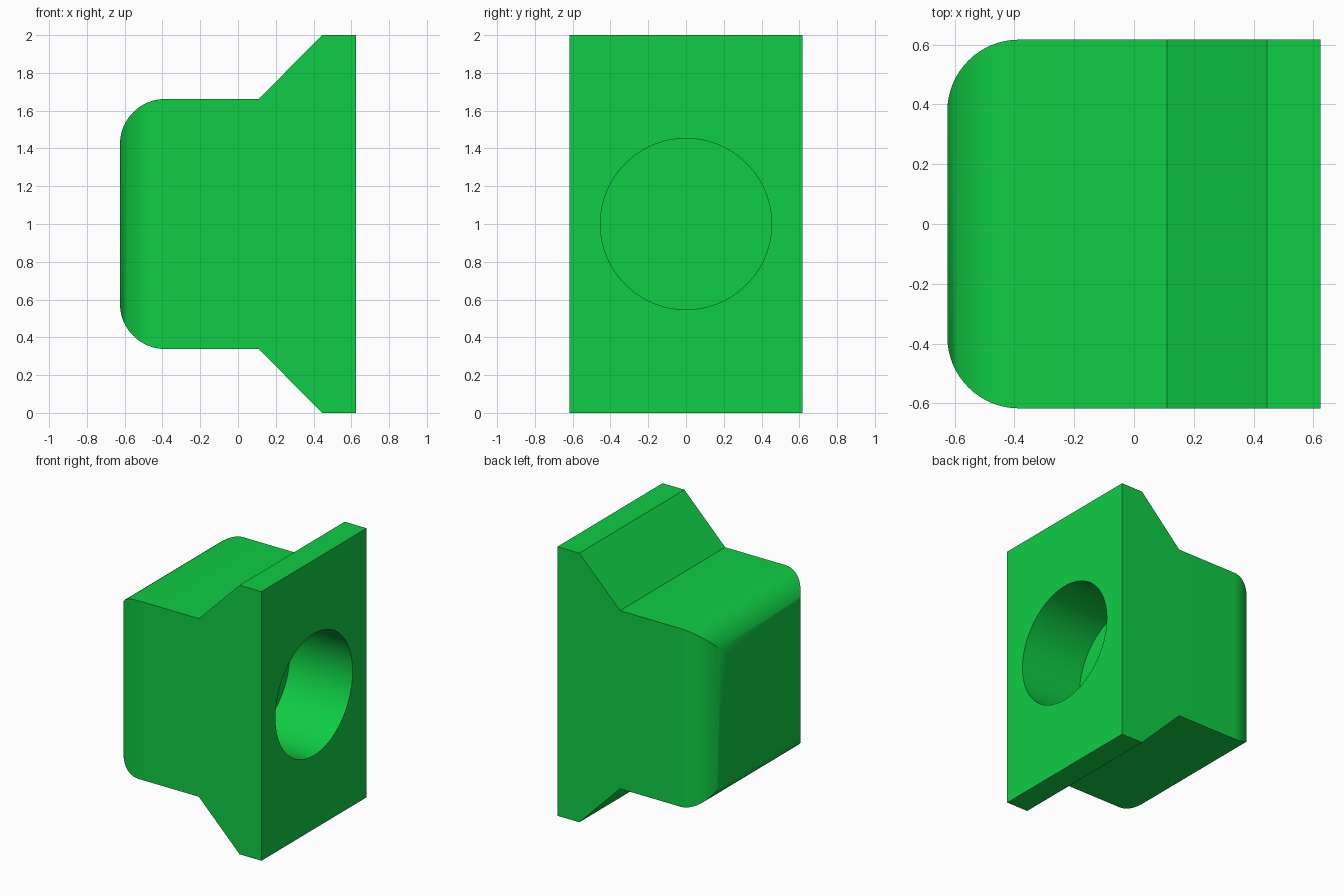
import bpy, bmesh, math
from mathutils import Vector

if "Cube" in bpy.data.objects:
    bpy.data.objects.remove(bpy.data.objects["Cube"])

HX, HY = 0.625, 0.617        # half sizes across x and y
BODY = 0.662                 # half height of the narrow block
R = 0.24                     # fillet radius
STEP, PLATE = 0.11, 0.445    # x where the flare starts and ends

green = bpy.data.materials.new("bright green")
green.diffuse_color = (0.0048, 0.61, 0.058, 1)
green.use_nodes = True
green.node_tree.nodes["Principled BSDF"].inputs["Base Color"].default_value = green.diffuse_color


def rounded_end(half):
    """Left end of a profile: two quarter arcs, from +half to -half."""
    upper = []
    for i in range(17):
        a = math.pi / 2 * i / 16
        upper.append((-HX + R - R * math.sin(a), half - R + R * math.cos(a)))
    return upper + [(u, -v) for u, v in reversed(upper)]


def extrude_profile(name, points, to_3d, direction):
    """Solid made by sweeping a flat profile along a direction."""
    bm = bmesh.new()
    face = bm.faces.new([bm.verts.new(to_3d(u, v)) for u, v in points])
    new = bmesh.ops.extrude_face_region(bm, geom=[face])["geom"]
    verts = [g for g in new if isinstance(g, bmesh.types.BMVert)]
    bmesh.ops.translate(bm, verts=verts, vec=Vector(direction))
    bmesh.ops.recalc_face_normals(bm, faces=bm.faces)
    mesh = bpy.data.meshes.new(name)
    bm.to_mesh(mesh)
    bm.free()
    mesh.materials.append(green)
    ob = bpy.data.objects.new(name, mesh)
    bpy.context.collection.objects.link(ob)
    return ob


def boolean(target, cutter, operation):
    cutter.hide_render = True
    mod = target.modifiers.new(operation.title(), "BOOLEAN")
    mod.operation, mod.solver, mod.object = operation, "EXACT", cutter
    bpy.context.view_layer.objects.active = target
    bpy.ops.object.modifier_apply(modifier=mod.name)
    bpy.data.objects.remove(cutter)


# Flared block: side profile swept across the depth
side = rounded_end(BODY) + [(STEP, -BODY), (PLATE, -1), (HX, -1),
                            (HX, 1), (PLATE, 1), (STEP, BODY)]
block = extrude_profile("flanged_block", side,
                        lambda u, v: (u, -0.8, v + 1), (0, 1.6, 0))

# Plan outline rounds the upright edges, giving mitred corners
plan = rounded_end(HY) + [(0.8, -HY), (0.8, HY)]
outline = extrude_profile("plan_cutter", plan,
                          lambda u, v: (u, v, -0.5), (0, 0, 3))
boolean(block, outline, "INTERSECT")

# Blind round hole in the flange face, as deep as the step
circle = [(0.453 * math.cos(math.tau * i / 96), 0.453 * math.sin(math.tau * i / 96))
          for i in range(96)]
hole = extrude_profile("hole_cutter", circle,
                       lambda u, v: (STEP, u, v + 1), (0.8, 0, 0))
boolean(block, hole, "DIFFERENCE")

# Smooth fillets and hole wall, sharp edges elsewhere
bpy.ops.object.select_all(action="DESELECT")
block.select_set(True)
bpy.context.view_layer.objects.active = block
bpy.ops.object.shade_smooth_by_angle(angle=math.radians(30))
